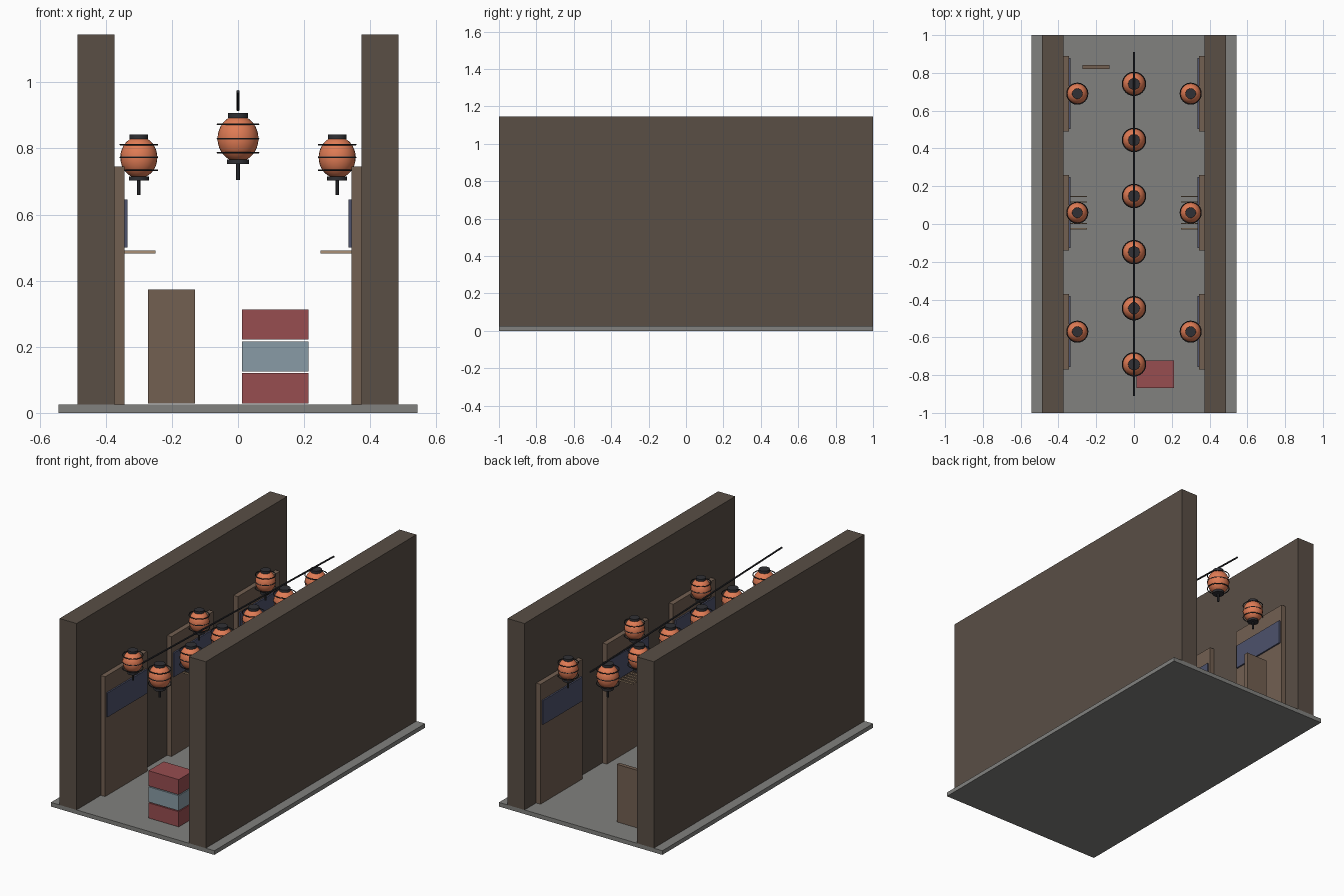
import bpy, math
from mathutils import Vector

if "Cube" in bpy.data.objects:
    bpy.data.objects.remove(bpy.data.objects["Cube"])


def material(name, rgb):
    m = bpy.data.materials.new(name)
    m.diffuse_color = (*rgb, 1)
    m.use_nodes = True
    m.node_tree.nodes["Principled BSDF"].inputs["Base Color"].default_value = m.diffuse_color
    return m


GREY = material("paving", (0.22, 0.22, 0.21))
WALL = material("dark_wall", (0.10, 0.077, 0.06))
WOOD = material("wood", (0.17, 0.115, 0.083))
TAN = material("pale_wood", (0.40, 0.28, 0.18))
BLUE = material("indigo_cloth", (0.075, 0.085, 0.15))
PAPER = material("orange_paper", (0.75, 0.20, 0.09))
BLACK = material("black_trim", (0.03, 0.03, 0.035))
RED = material("red_crate", (0.31, 0.075, 0.08))
STEEL = material("blue_crate", (0.25, 0.33, 0.38))


def finish(name, mat, smooth=False):
    o = bpy.context.object
    o.name = name
    o.data.materials.append(mat)
    if smooth:
        bpy.ops.object.shade_smooth_by_angle(angle=math.radians(40))
    return o


def box(name, x, y, z, mat):
    """Box from (min, max) pairs on each axis."""
    bpy.ops.mesh.primitive_cube_add(size=1, location=[(a + b) / 2 for a, b in (x, y, z)])
    bpy.context.object.scale = [abs(b - a) for a, b in (x, y, z)]
    bpy.ops.object.transform_apply(location=False, rotation=False, scale=True)
    return finish(name, mat)


def rod(name, p, q, r, mat, sides=16):
    """Cylinder between two points."""
    p, q = Vector(p), Vector(q)
    d = q - p
    bpy.ops.mesh.primitive_cylinder_add(vertices=sides, radius=r, depth=d.length,
                                        location=(p + q) / 2,
                                        rotation=d.to_track_quat('Z', 'Y').to_euler())
    return finish(name, mat, True)


def lantern(x, y, z, s):
    """Paper lantern with ribs, caps and tassel; s is the body radius."""
    bpy.ops.mesh.primitive_uv_sphere_add(segments=24, ring_count=16, radius=s, location=(x, y, z))
    bpy.context.object.scale.z = 1.13
    finish("lantern_body", PAPER, True)
    for k in (-1, 0, 1):
        bpy.ops.mesh.primitive_torus_add(location=(x, y, z + 0.69 * s * k), major_radius=s,
                                         minor_radius=0.045 * s, major_segments=24,
                                         minor_segments=6)
        finish("lantern_rib", BLACK, True)
    rod("lantern_top_cap", (x, y, z + 1.0 * s), (x, y, z + 1.25 * s), 0.5 * s, BLACK, 20)
    rod("lantern_bottom_cap", (x, y, z - 1.25 * s), (x, y, z - 1.02 * s), 0.54 * s, BLACK, 20)
    rod("lantern_tassel", (x, y, z - 2.03 * s), (x, y, z - 1.2 * s), 0.1 * s, BLACK, 8)


# Paving slab
box("paving", (-0.543, 0.543), (-1, 1), (0, 0.025), GREY)

# Walls and shop fronts on both sides
for s in (-1, 1):
    box("wall", (s * 0.373, s * 0.486), (-1, 1), (0.025, 1.145), WALL)
    for y in (-0.57, 0.06, 0.69):
        box("door_panel", (s * 0.344, s * 0.374), (y - 0.2, y + 0.2), (0.025, 0.745), WOOD)
        box("door_curtain", (s * 0.335, s * 0.345), (y - 0.188, y + 0.188), (0.5, 0.645), BLUE)
        lantern(s * 0.3, y, 0.773, 0.056)
    # Thin slats by the middle door
    for k in range(-3, 4):
        y = 0.06 + k * 0.0285
        box("slat", (s * 0.249, s * 0.345), (y - 0.003, y + 0.003), (0.483, 0.491), TAN)

# Overhead cable and its row of lanterns
rod("cable", (0, -0.91, 0.972), (0, 0.91, 0.918), 0.005, BLACK, 8)
for i in range(6):
    lantern(0, -0.743 + i * 0.297, 0.83, 0.062)

# Plain standing board
box("standing_board", (-0.273, -0.13), (0.82, 0.843), (0.028, 0.374), WOOD)

# Stacked crates
for i, mat in enumerate((RED, STEEL, RED)):
    z = 0.029 + i * 0.0965
    box("crate", (0.012, 0.213), (-0.867, -0.723), (z, z + 0.091), mat)
